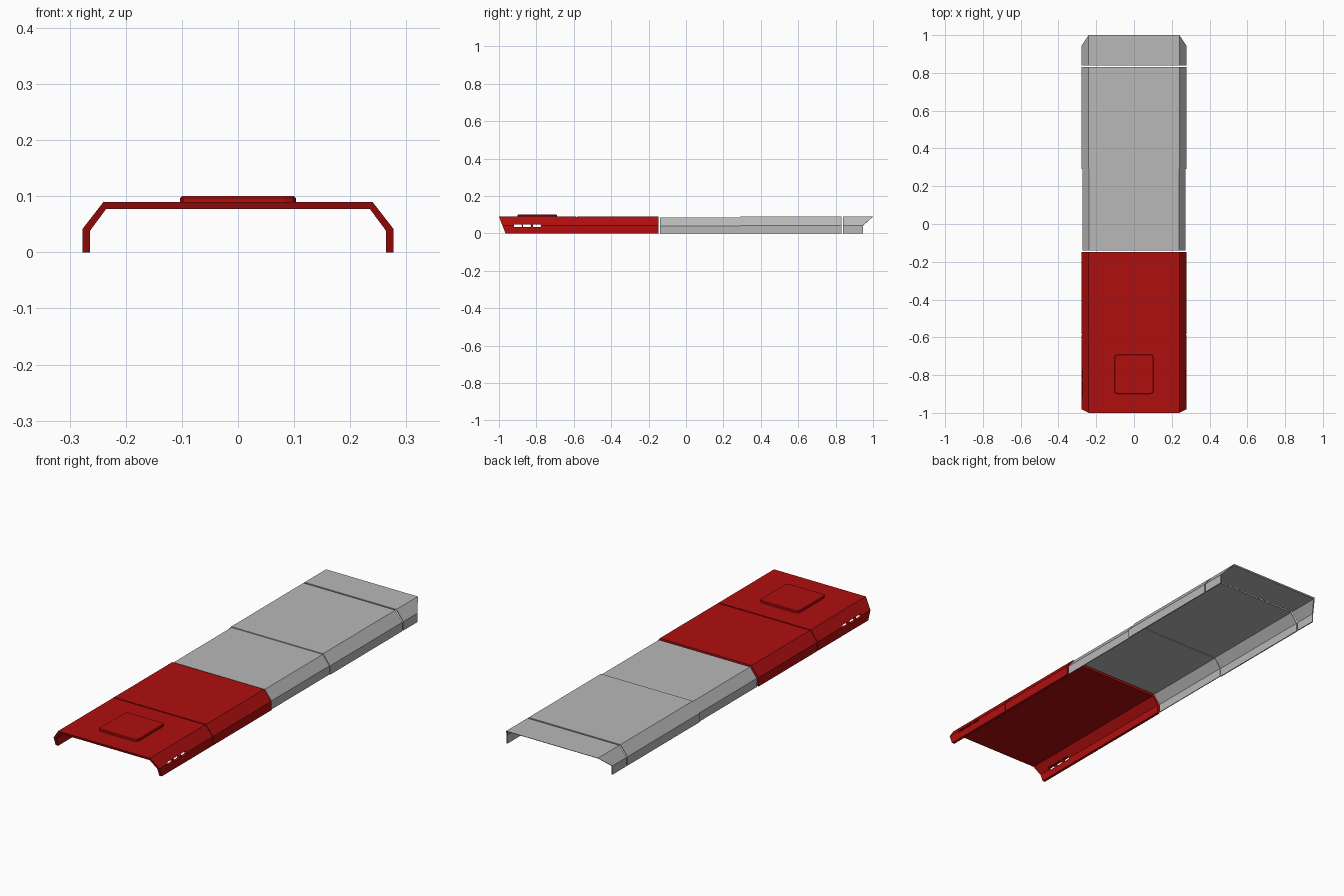
import bpy, bmesh, math

if "Cube" in bpy.data.objects:
    bpy.data.objects.remove(bpy.data.objects["Cube"])


def material(name, rgb):
    m = bpy.data.materials.new(name)
    m.diffuse_color = (*rgb, 1)
    m.use_nodes = True
    m.node_tree.nodes["Principled BSDF"].inputs["Base Color"].default_value = m.diffuse_color
    return m


RED = material("deep red", (0.43, 0.0045, 0.0045))
GREY = material("light grey", (0.48, 0.48, 0.48))


def finish(name, bm, mat):
    bmesh.ops.recalc_face_normals(bm, faces=bm.faces)
    me = bpy.data.meshes.new(name)
    bm.to_mesh(me)
    bm.free()
    me.materials.append(mat)
    ob = bpy.data.objects.new(name, me)
    bpy.context.collection.objects.link(ob)
    return ob


def half(d):
    # right half of the channel outline, inset by d
    return [(0.277 - d, 0), (0.277 - d, 0.042 - 0.3 * d), (0.24 - 0.38 * d, 0.0895 - 0.95 * d)]


def shell(name, y0, y1, mat, inset=0.0, thick=0.013):
    # open channel lofted between two ends; each end is a number or a function of z
    def arch(pts):
        return pts + [(-x, z) for x, z in reversed(pts)]
    ring = arch(half(inset)) + arch(half(inset + thick))[::-1]
    bm = bmesh.new()
    rows = []
    for end in (y0, y1):
        rows.append([bm.verts.new((x, end(z) if callable(end) else end, z)) for x, z in ring])
    a, b = rows
    n = len(ring)
    for i in range(n):
        j = (i + 1) % n
        bm.faces.new((a[i], a[j], b[j], b[i]))
    for r in rows:
        for i in range(n // 2 - 1):
            bm.faces.new((r[i], r[i + 1], r[n - 2 - i], r[n - 1 - i]))
    return finish(name, bm, mat)


def block(name, centre, size, mat, corner, axis, rim=0.0):
    # box with clipped corners along one axis and an optional chamfered rim
    bm = bmesh.new()
    bmesh.ops.create_cube(bm, size=1)
    for v in bm.verts:
        v.co = [c + s * k for c, s, k in zip(centre, size, v.co)]
    edges = [e for e in bm.edges
             if abs((e.verts[0].co - e.verts[1].co).normalized()[axis]) > 0.9]
    bmesh.ops.bevel(bm, geom=edges, offset=corner, segments=2, profile=0.5, affect='EDGES')
    if rim:
        top = max(v.co.z for v in bm.verts)
        edges = [e for e in bm.edges if all(v.co.z > top - 1e-5 for v in e.verts)]
        bmesh.ops.bevel(bm, geom=edges, offset=rim, segments=1, affect='EDGES')
    return finish(name, bm, mat)


# red front cover with a raked front edge
front = shell("front_cover", lambda z: -0.965 - 0.035 * z / 0.0895, -0.588, RED)

# three vent slots cut through both side walls
for y in (-0.899, -0.851, -0.797):
    cutter = block("slot_cutter", (0, y, 0.041), (0.7, 0.042, 0.014), RED, 0.004, 0)
    cutter.hide_render = True
    mod = front.modifiers.new("slot", 'BOOLEAN')
    mod.operation = 'DIFFERENCE'
    mod.solver = 'EXACT'
    mod.object = cutter
    bpy.context.view_layer.update()
    cut = bpy.data.meshes.new_from_object(
        front.evaluated_get(bpy.context.evaluated_depsgraph_get()))
    front.modifiers.clear()
    front.data = cut
    bpy.data.objects.remove(cutter)

# shallow groove and rear half of the red cover
shell("red_groove", -0.588, -0.582, RED, inset=0.003, thick=0.010)
shell("rear_red_cover", -0.582, -0.147, RED)

# raised pad on the red cover
block("raised_pad", (0, -0.795, 0.0935), (0.206, 0.21, 0.013), RED, 0.018, 2, rim=0.003)

# grey panels, the first slightly recessed
shell("middle_panel", -0.139, 0.292, GREY, inset=0.004, thick=0.004)
shell("long_rear_panel", 0.292, 0.832, GREY, thick=0.005)

# grey tail panel whose end leans outward above the crease
shell("tail_panel", 0.840, 1.0 and (lambda z: 0.945 + 0.055 * max(0, z - 0.042) / 0.0475),
      GREY, thick=0.005)
